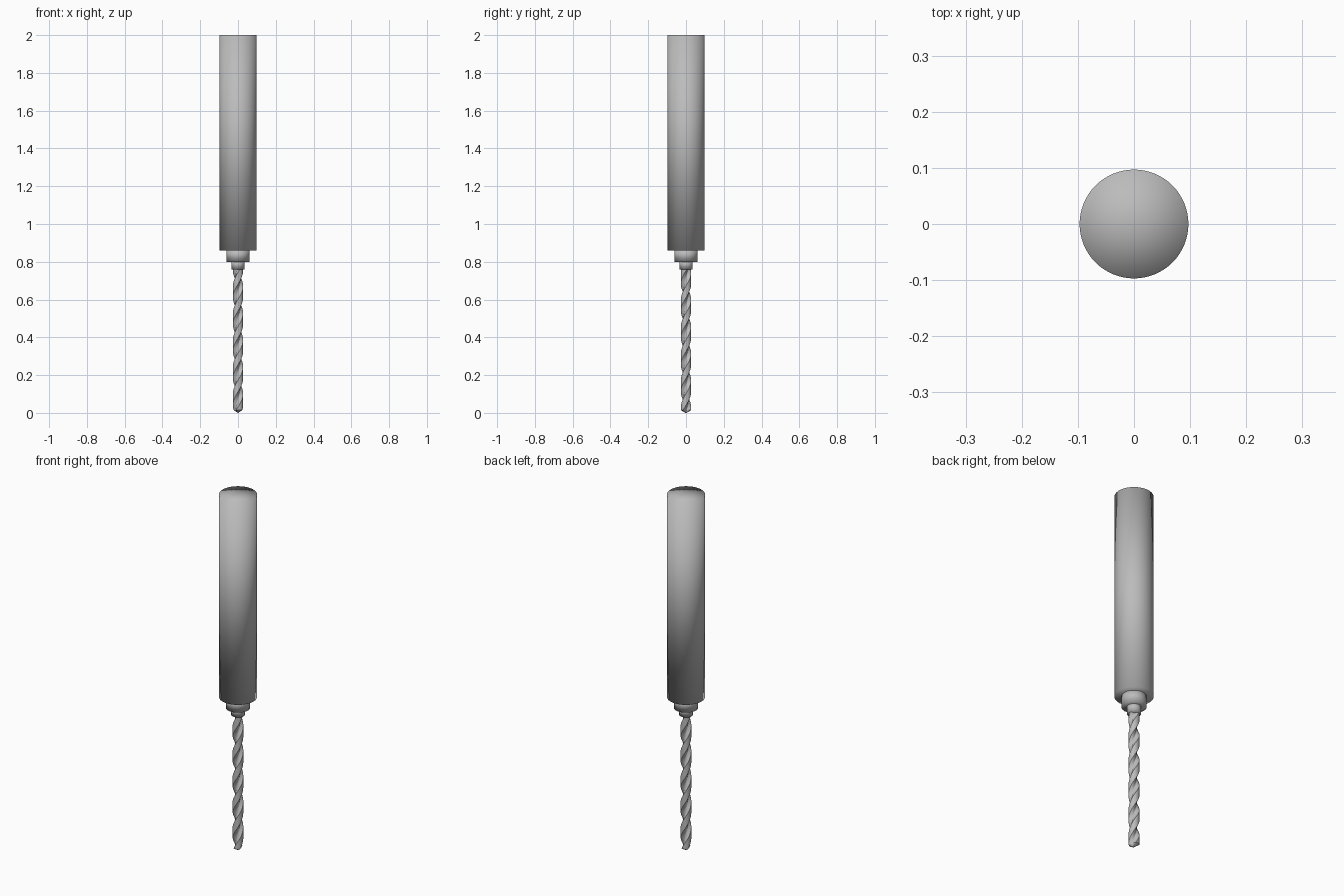
import bpy, bmesh, math

if "Cube" in bpy.data.objects:
    bpy.data.objects.remove(bpy.data.objects["Cube"])

steel = bpy.data.materials.new("grey_steel")
steel.diffuse_color = (0.5, 0.5, 0.5, 1)
steel.use_nodes = True
steel.node_tree.nodes["Principled BSDF"].inputs["Base Color"].default_value = steel.diffuse_color


def make_object(name, bm):
    bmesh.ops.recalc_face_normals(bm, faces=bm.faces)
    me = bpy.data.meshes.new(name)
    bm.to_mesh(me)
    bm.free()
    me.materials.append(steel)
    ob = bpy.data.objects.new(name, me)
    bpy.context.collection.objects.link(ob)
    for p in me.polygons:
        p.use_smooth = True
    return ob


def loft(name, rings):
    """Skin a list of closed rings and cap both ends."""
    bm = bmesh.new()
    rows = [[bm.verts.new(co) for co in ring] for ring in rings]
    n = len(rows[0])
    for a, b in zip(rows, rows[1:]):
        for i in range(n):
            j = (i + 1) % n
            bm.faces.new((a[i], a[j], b[j], b[i]))
    for row, z in ((rows[0], rings[0][0][2]), (rows[-1], rings[-1][0][2])):
        c = bm.verts.new((0, 0, z))
        for i in range(n):
            bm.faces.new((c, row[i], row[(i + 1) % n]))
    return make_object(name, bm)


def circle(r, z, n=64):
    return [(r * math.cos(math.tau * i / n), r * math.sin(math.tau * i / n), z)
            for i in range(n)]


# Shank and the two stepped collars, softly shaded across their rims
loft("shank", [circle(0.097, 0.86), circle(0.097, 2.0)])
loft("upper_collar", [circle(0.062, 0.80), circle(0.062, 0.87)])
loft("lower_collar", [circle(0.035, 0.76), circle(0.035, 0.81)])


# Twisted bit with two flutes and a blunt cone tip
def flute_ring(z, scale=1.0, n=56, pitch=0.285):
    twist = math.tau * z / pitch
    ring = []
    for i in range(n):
        a = math.tau * i / n
        groove = max(0.0, math.cos(2 * a) + 0.15) / 1.15
        r = (0.027 - 0.015 * groove ** 0.8) * scale
        ring.append((r * math.cos(a + twist), r * math.sin(a + twist), z))
    return ring


rings = [flute_ring(0.0, 0.1), flute_ring(0.006, 0.5), flute_ring(0.014, 0.98)]
steps = 130
rings += [flute_ring(0.016 + (0.77 - 0.016) * k / steps) for k in range(steps + 1)]
bit = loft("twist_bit", rings)

bpy.context.view_layer.objects.active = bit
bit.select_set(True)
bpy.ops.object.shade_smooth_by_angle(angle=math.radians(35))
